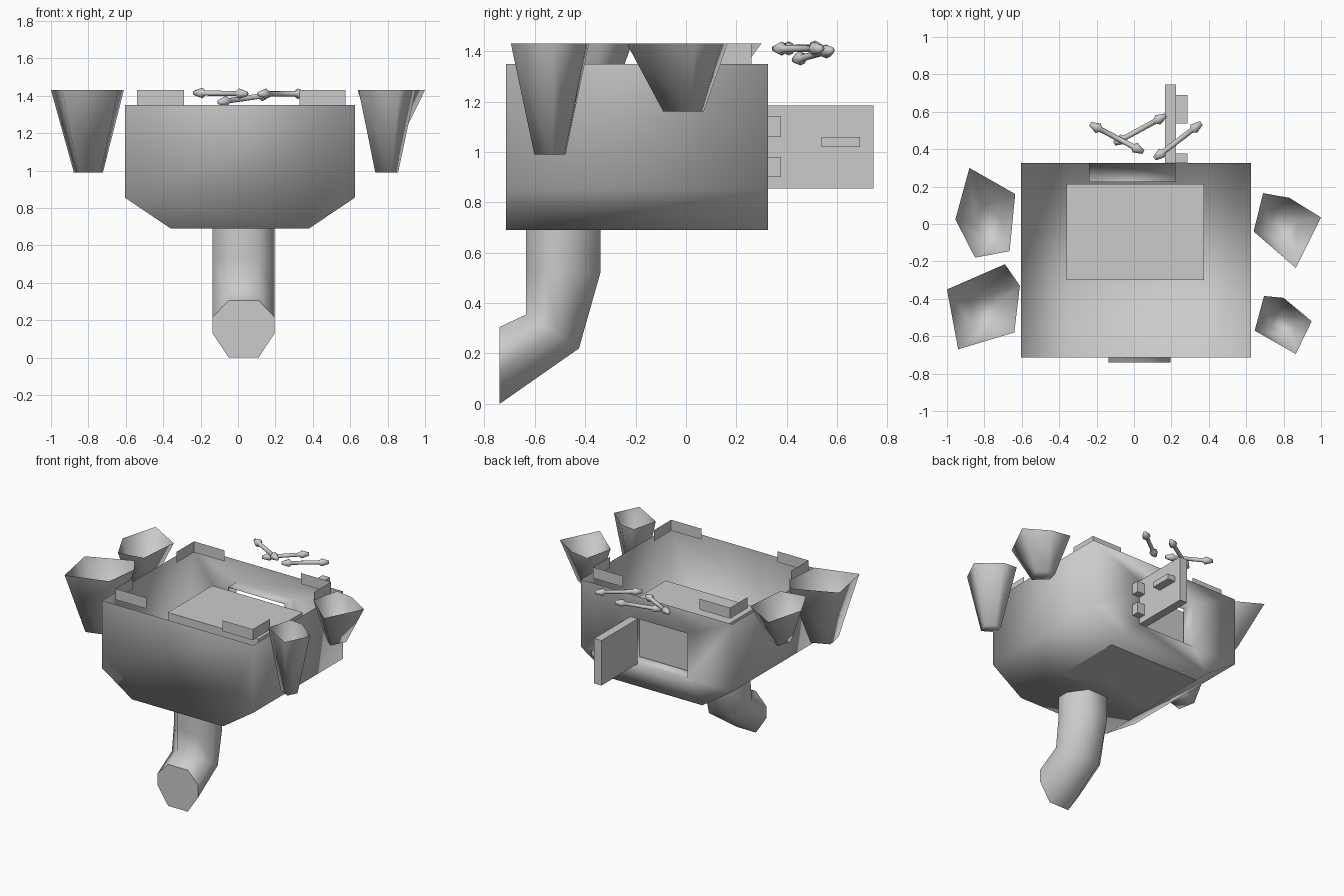
import bpy, bmesh, math
from mathutils import Vector

if "Cube" in bpy.data.objects:
    bpy.data.objects.remove(bpy.data.objects["Cube"])


def make(name, verts, faces, smooth=True):
    me = bpy.data.meshes.new(name)
    me.from_pydata([tuple(v) for v in verts], [], faces)
    bm = bmesh.new()
    bm.from_mesh(me)
    bmesh.ops.recalc_face_normals(bm, faces=bm.faces)
    bm.to_mesh(me)
    bm.free()
    for p in me.polygons:
        p.use_smooth = smooth
    ob = bpy.data.objects.new(name, me)
    bpy.context.collection.objects.link(ob)
    return ob


def bands(rings, n):
    """Quads joining consecutive rings of n points."""
    return [(r * n + i, r * n + (i + 1) % n, (r + 1) * n + (i + 1) % n, (r + 1) * n + i)
            for r in range(rings - 1) for i in range(n)]


def box(name, x, y, z):
    v = [(a, b, c) for c in z for a, b in ((x[0], y[0]), (x[1], y[0]), (x[1], y[1]), (x[0], y[1]))]
    return make(name, v, [(0, 1, 2, 3), (4, 5, 6, 7)] + bands(2, 4), False)


# Open basin with a doorway and inward door frame in the back wall
prof = [(-.605, 1.35), (-.605, .855), (-.36, .69), (.38, .69), (.625, .855), (.625, 1.35)]
hole = [(-.24, 1.185), (-.24, .855), (.222, .855), (.222, 1.185)]
F, B = -.715, .325
verts = [(x, F, z) for x, z in prof] + [(x, B, z) for x, z in prof]
verts += [(x, B, z) for x, z in hole] + [(x, .225, z) for x, z in hole]
faces = [tuple(range(6))] + [(i, i + 1, i + 7, i + 6) for i in range(5)]
faces += [(6, 7, 13, 12), (7, 8, 13), (8, 9, 14, 13), (9, 10, 14), (10, 11, 15, 14), (11, 6, 12, 15)]
faces += [(12 + i, 12 + (i + 1) % 4, 16 + (i + 1) % 4, 16 + i) for i in range(4)]
make("basin", verts, faces)

# Raised block inside the basin
box("inner_block", (-.36, .375), (-.30, .215), (.69, 1.17))

# L-shaped guards standing inside each rim corner
for sx, cx in (("left", -.54), ("right", .575)):
    for sy, cy in (("front", -.65), ("back", .26)):
        ax = cx + (.25 if cx < 0 else -.245)
        ay = cy + (.2 if cy < 0 else -.2)
        pts = [(ax, cy), (cx, cy), (cx, ay)]
        make(f"rim_guard_{sy}_{sx}", [(x, y, z) for z in (1.35, 1.43) for x, y in pts],
             [(0, 1, 4, 3), (1, 2, 5, 4)], False)

# Tapered open buckets: top outline, bottom centre, bottom height
cups = {
    "back_left": ([(-.88, .30), (-.635, .16), (-.665, -.145), (-.85, -.18), (-.955, .025)], (-.78, -.0), 1.16),
    "front_left": ([(-1, -.35), (-.69, -.215), (-.61, -.33), (-.64, -.58), (-.94, -.67)], (-.80, -.46), .99),
    "back_right": ([(.69, .165), (.83, .14), (1, .035), (.865, -.235), (.64, -.04)], (.795, -.01), 1.16),
    "front_right": ([(.695, -.385), (.80, -.395), (.95, -.52), (.865, -.695), (.645, -.57)], (.795, -.54), .99),
}
for key, (top, (cx, cy), zb) in cups.items():
    mx = (min(p[0] for p in top) + max(p[0] for p in top)) / 2
    my = (min(p[1] for p in top) + max(p[1] for p in top)) / 2
    low = [(cx + (x - mx) * .4, cy + (y - my) * .4, zb) for x, y in top]
    make("bucket_" + key, low + [(x, y, 1.43) for x, y in top], [tuple(range(5))] + bands(2, 5))

# Bent eight-sided drain pipe, each ring running between two side-view points
path = [((-.635, .69), (-.34, .69)), ((-.635, .52), (-.34, .52)),
        ((-.635, .355), (-.425, .22)), ((-.74, .305), (-.74, 0))]
section = [(-.08, 0), (.08, 0), (.165, .29), (.165, .58), (.08, 1), (-.08, 1), (-.165, .58), (-.165, .29)]
pv = [(.03 + x, a[0] + (b[0] - a[0]) * t, a[1] + (b[1] - a[1]) * t) for a, b in path for x, t in section]
pipe = make("drain_pipe", pv, bands(4, 8), True)
make("drain_pipe_end", pv[-8:], [tuple(range(8))], False)

# Open door with hinges and handle
box("door", (.165, .225), (.325, .745), (.855, 1.185))
for i, z in enumerate((.90, 1.06)):
    box(f"door_hinge_{i}", (.225, .285), (.325, .377), (z, z + .08))
box("door_handle", (.225, .285), (.537, .69), (1.02, 1.06))

# Loose rods with a tapered knob at each end
rods = [((-.235, .535, 1.415), (.05, .385, 1.41)), ((-.105, .43, 1.365), (.17, .58, 1.405)),
        ((.11, .35, 1.41), (.36, .54, 1.41))]
for k, (a, b) in enumerate(rods):
    a, b = Vector(a), Vector(b)
    d = b - a
    L = d.length
    q = d.to_track_quat('Z', 'Y')
    shape = [(0, .012), (.05, .028), (.065, .014), (L - .065, .014), (L - .05, .028), (L, .012)]
    rv = [a + q @ Vector((r * math.cos(i * math.pi / 4), r * math.sin(i * math.pi / 4), t))
          for t, r in shape for i in range(8)]
    n = len(rv)
    make(f"rod_{k}", rv, [tuple(range(8)), tuple(range(n - 8, n))] + bands(6, 8))
